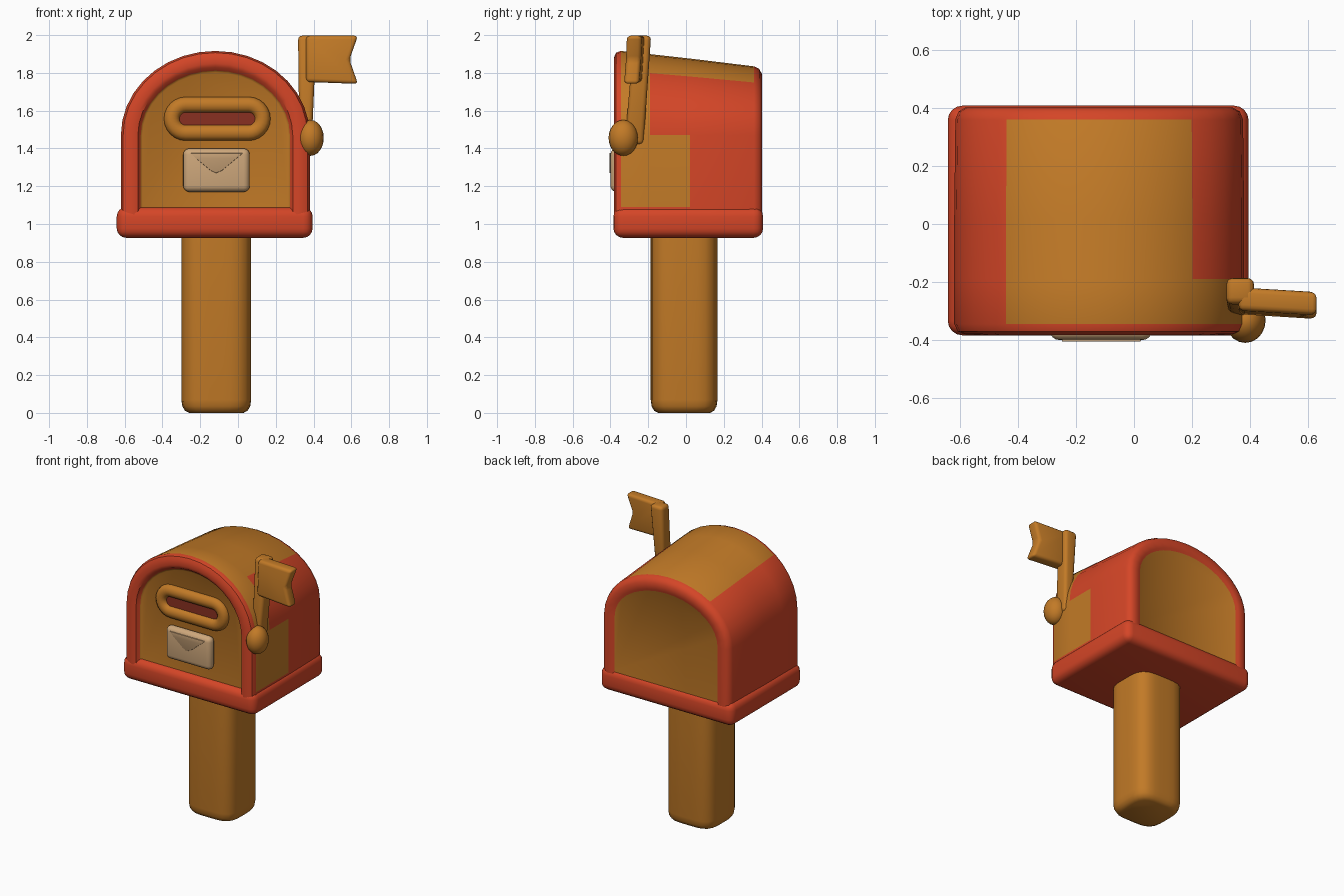
import bpy, bmesh, math
from mathutils import Vector

if "Cube" in bpy.data.objects:
    bpy.data.objects.remove(bpy.data.objects["Cube"], do_unlink=True)


def material(name, rgb):
    m = bpy.data.materials.new(name)
    m.use_nodes = True
    m.diffuse_color = (*rgb, 1)
    m.node_tree.nodes["Principled BSDF"].inputs["Base Color"].default_value = (*rgb, 1)
    return m


RED = material("red paint", (0.66, 0.06, 0.02))
OCHRE = material("ochre wood", (0.54, 0.195, 0.02))
CREAM = material("cream paper", (0.62, 0.39, 0.2))
DARK = material("dark red slot", (0.25, 0.03, 0.015))
CX = -0.12


def finish(name, bm, mats, bevel=0, segments=3, angle=40):
    """Turn a bmesh into a smooth shaded object, with optional rounded edges."""
    bmesh.ops.recalc_face_normals(bm, faces=bm.faces)
    mesh = bpy.data.meshes.new(name)
    bm.to_mesh(mesh)
    bm.free()
    ob = bpy.data.objects.new(name, mesh)
    bpy.context.collection.objects.link(ob)
    for m in mats:
        mesh.materials.append(m)
    bpy.ops.object.select_all(action="DESELECT")
    ob.select_set(True)
    bpy.context.view_layer.objects.active = ob
    if bevel:
        mod = ob.modifiers.new("rounding", "BEVEL")
        mod.width, mod.segments, mod.limit_method = bevel, segments, "ANGLE"
        bpy.ops.object.modifier_apply(modifier=mod.name)
    bpy.ops.object.shade_smooth_by_angle(angle=math.radians(angle))
    return ob


def loft(name, loops, mats, rule=None, cap=True, closed=False, **kw):
    """Skin equal-length loops; rule(ring, step, centre) gives a material index."""
    bm = bmesh.new()
    rows = [[bm.verts.new(p) for p in loop] for loop in loops]
    n = len(rows[0])
    for r in range(len(rows) - (0 if closed else 1)):
        a, b = rows[r], rows[(r + 1) % len(rows)]
        for i in range(n):
            j = (i + 1) % n
            f = bm.faces.new((a[i], a[j], b[j], b[i]))
            if rule:
                f.material_index = rule(r, i, f.calc_center_median())
    if cap and not closed:
        for row in (rows[0], rows[-1]):
            f = bm.faces.new(row)
            if rule:
                f.material_index = 1
    return finish(name, bm, mats, **kw)


def box(name, lo, hi, mat, **kw):
    loops = [[(lo[0], lo[1], z), (hi[0], lo[1], z), (hi[0], hi[1], z), (lo[0], hi[1], z)]
             for z in (lo[2], hi[2])]
    return loft(name, loops, [mat], **kw)


def plate(name, outline, y0, y1, mat, **kw):
    """Extrude an x-z outline along y."""
    return loft(name, [[(x, y, z) for x, z in outline] for y in (y0, y1)], [mat], **kw)


def stadium(cx, cz, half_w, r, steps=12):
    pts = []
    for side, start in ((1, -90), (-1, 90)):
        for k in range(steps + 1):
            a = math.radians(start + 180 * k / steps)
            pts.append((cx + side * (half_w - r) + r * math.cos(a), cz + r * math.sin(a)))
    return pts


# Arched housing: rings from the front panel over the roof to the back panel
ARCH = 18


def arch(y, inset):
    half, rise = 0.5 - inset, 0.45 - 0.11 * (y + 0.38) - inset
    pts = [(half, 1.0), (half, 1.09)]
    for k in range(ARCH + 1):
        a = math.pi * k / ARCH
        pts.append((half * math.cos(a), 1.47 + rise * math.sin(a)))
    pts += [(-half, 1.09), (-half, 1.0)]
    return [(CX + x, y, z) for x, z in pts]


RINGS = [(-0.345, 0.115), (-0.352, 0.105), (-0.376, 0.09), (-0.382, 0.07), (-0.38, 0.035),
         (-0.37, 0.012), (-0.345, 0), (-0.19, 0), (0.02, 0), (0.36, 0.004),
         (0.388, 0.015), (0.402, 0.04), (0.402, 0.085), (0.393, 0.1)]


def housing_colour(ring, step, c):
    y = c.y
    if ring == 0:
        return 1
    if not -0.345 < y < 0.36 or c.z < 1.05:
        return 0
    roof = 7 <= step < 15
    side_patch = c.x > CX and y < 0.02 and c.z < 1.48
    flag_strip = c.x > CX and y < -0.19
    return 1 if roof or side_patch or flag_strip else 0


loft("housing", [arch(y, i) for y, i in RINGS], [RED, OCHRE], housing_colour)

# Rounded floor tray
box("floor_tray", (-0.642, -0.384, 0.927), (0.395, 0.408, 1.09), RED, bevel=0.05, segments=4)


# Post with softly squared section
def squircle(z, s, n=32):
    pts = []
    for k in range(n):
        c, d = math.cos(2 * math.pi * k / n), math.sin(2 * math.pi * k / n)
        r = s / (abs(c) ** 4 + abs(d) ** 4) ** 0.25
        pts.append((-0.115 + 0.185 * r * c, -0.01 + 0.177 * r * d, z))
    return pts


loft("post", [squircle(z, s) for z, s in
              ((0, 0.78), (0.012, 0.9), (0.035, 0.97), (0.07, 1), (0.96, 1))], [OCHRE])

# Mail slot: raised ring around a dark opening
path = [Vector((x, -0.345, z)) for x, z in stadium(-0.11, 1.557, 0.24, 0.074)]
rings = []
for i, p in enumerate(path):
    t = (path[(i + 1) % len(path)] - path[i - 1]).normalized()
    out = t.cross(Vector((0, 1, 0)))
    rings.append([p + out * 0.042 * math.cos(a) + Vector((0, 0.036 * math.sin(a), 0))
                  for a in (2 * math.pi * k / 12 for k in range(12))])
loft("slot_frame", rings, [OCHRE], closed=True)
plate("slot_opening", stadium(-0.11, 1.557, 0.235, 0.065), -0.352, -0.344, DARK)

# Envelope with a pointed flap
box("envelope", (-0.29, -0.4, 1.17), (0.062, -0.335, 1.4), CREAM, bevel=0.035, segments=4)
plate("envelope_flap", [(-0.25, 1.375), (-0.22, 1.345), (-0.145, 1.283), (-0.115, 1.27),
                        (-0.085, 1.283), (-0.01, 1.345), (0.025, 1.375)],
      -0.406, -0.398, CREAM, bevel=0.003, segments=2)

# Flag pivot knob
bm = bmesh.new()
bmesh.ops.create_uvsphere(bm, u_segments=20, v_segments=12, radius=1)
for v in bm.verts:
    v.co = Vector((0.384 + 0.07 * v.co.x, -0.332 + 0.078 * v.co.y, 1.456 + 0.095 * v.co.z))
finish("flag_knob", bm, [OCHRE])


# Leaning flag pole
def pole_section(x0, x1, y0, y1, z):
    return [(x0, y0, z), (x1, y0, z), (x1, y1, z), (x0, y1, z)]


loft("flag_pole", [pole_section(0.325, 0.39, -0.325, -0.225, 1.42),
                   pole_section(0.318, 0.415, -0.275, -0.185, 1.997)],
     [OCHRE], bevel=0.022)

# Swallow-tailed flag
flag = plate("flag", [(0.36, 1.752), (0.635, 1.742), (0.59, 1.87), (0.635, 1.997), (0.36, 1.997)],
             -0.04, 0.04, OCHRE, bevel=0.02)
for v in flag.data.vertices:
    v.co.y += -0.265 - 0.06 * (v.co.x - 0.36) + 0.06 * (v.co.z - 1.87)
